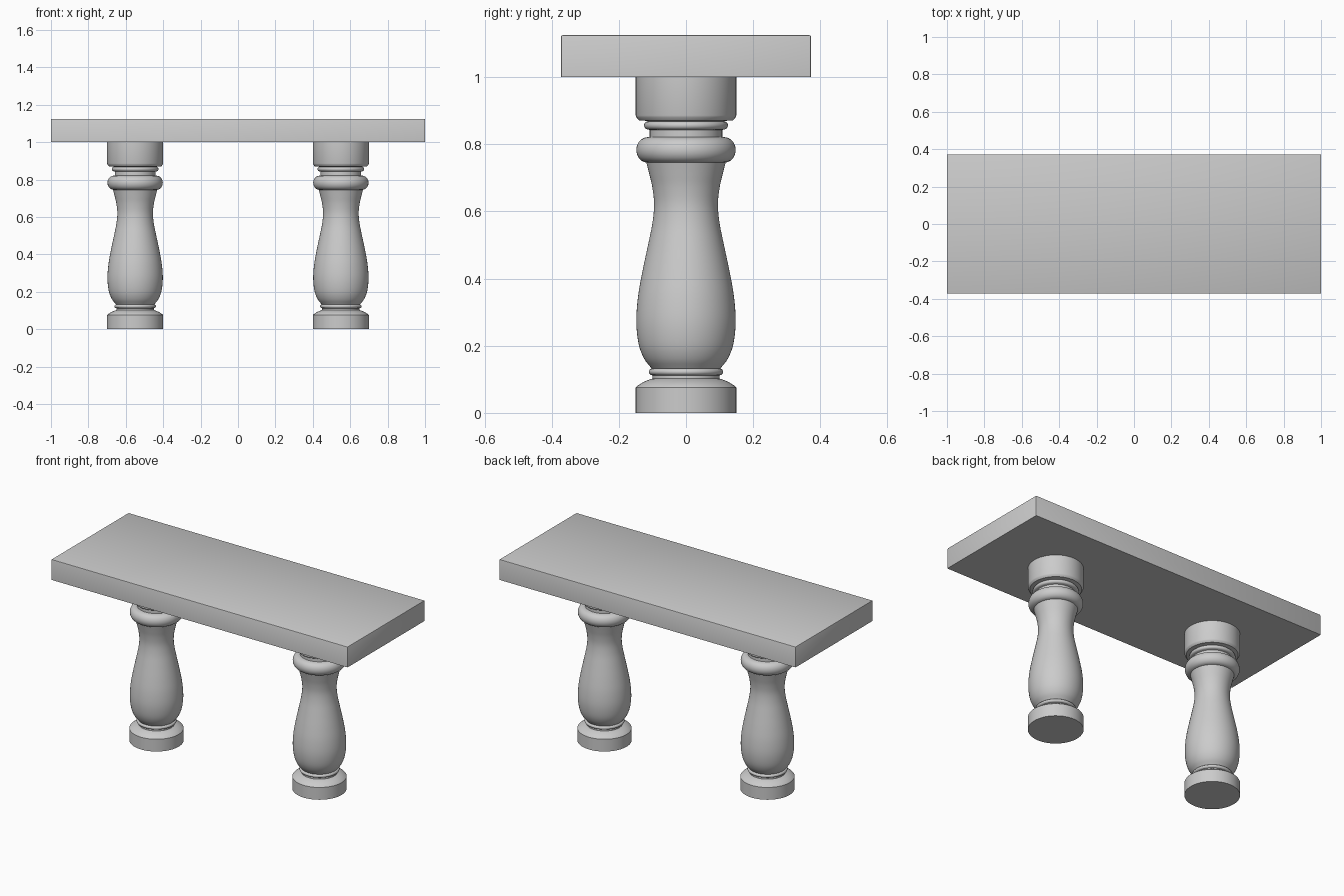
import bpy, bmesh
from math import sin, cos, pi, radians
from mathutils import Vector

if "Cube" in bpy.data.objects:
    bpy.data.objects.remove(bpy.data.objects["Cube"])


def arc(r, z, dr, dz, a0=-90, a1=90, n=10):
    """Elliptical moulding section as (radius, height) points."""
    return [(r + dr * cos(radians(a0 + (a1 - a0) * i / n)),
             z + dz * sin(radians(a0 + (a1 - a0) * i / n))) for i in range(n + 1)]


def smooth_curve(pts, steps=4):
    """Catmull-Rom curve through the given points."""
    p = [Vector(q) for q in pts]
    p = [2 * p[0] - p[1]] + p + [2 * p[-1] - p[-2]]
    out = []
    for a, b, c, d in zip(p, p[1:], p[2:], p[3:]):
        for i in range(steps):
            t = i / steps
            out.append(tuple(0.5 * (2 * b + (c - a) * t + (2 * a - 5 * b + 4 * c - d) * t**2
                                    + (3 * b - a - 3 * c + d) * t**3)))
    return out + [tuple(p[-2])]


def finish(name, bm, x=0):
    bmesh.ops.recalc_face_normals(bm, faces=bm.faces)
    mesh = bpy.data.meshes.new(name)
    bm.to_mesh(mesh)
    bm.free()
    ob = bpy.data.objects.new(name, mesh)
    bpy.context.collection.objects.link(ob)
    ob.location.x = x
    bpy.ops.object.select_all(action='DESELECT')
    ob.select_set(True)
    bpy.context.view_layer.objects.active = ob
    bpy.ops.object.shade_smooth_by_angle(angle=radians(32))
    return ob


def lathe(name, profile, x, sides=64):
    bm = bmesh.new()
    verts = [bm.verts.new((r, 0, z)) for r, z in profile]
    edges = [bm.edges.new(e) for e in zip(verts, verts[1:])]
    bmesh.ops.spin(bm, geom=verts + edges, cent=(0, 0, 0), axis=(0, 0, 1),
                   angle=2 * pi, steps=sides, use_duplicate=False)
    bmesh.ops.remove_doubles(bm, verts=bm.verts, dist=1e-5)
    return finish(name, bm, x)


# baluster profile: foot, lower ring, vase body, collar, neck steps, capital
profile = [(0, 0), (0.15, 0), (0.15, 0.075), (0.146, 0.08), (0.127, 0.092), (0.105, 0.101), (0.10, 0.102)]
profile += arc(0.10, 0.122, 0.011, 0.01)
profile += smooth_curve([(0.103, 0.133), (0.125, 0.162), (0.141, 0.205), (0.148, 0.27),
                         (0.143, 0.345), (0.130, 0.42), (0.112, 0.505), (0.100, 0.565),
                         (0.095, 0.62), (0.100, 0.67), (0.109, 0.71), (0.118, 0.745)])
profile += arc(0.115, 0.783, 0.033, 0.038)
profile += [(0.108, 0.822), (0.108, 0.842)]
profile += arc(0.113, 0.856, 0.012, 0.012)
profile += [(0.122, 0.87), (0.14, 0.871), (0.148, 0.88), (0.15, 0.886), (0.15, 1.0), (0, 1.0)]

for side, x in (("left", -0.55), ("right", 0.55)):
    lathe(side + "_leg", profile, x)

# bench slab with softened edges
bm = bmesh.new()
bmesh.ops.create_cube(bm, size=1)
for v in bm.verts:
    v.co = (v.co.x * 2, v.co.y * 0.745, 1.0625 + v.co.z * 0.125)
soft = [e for e in bm.edges if not all(v.co.z < 1.01 for v in e.verts)]
bmesh.ops.bevel(bm, geom=soft, offset=0.005, segments=2, profile=0.5, affect='EDGES')
finish("bench_slab", bm)
